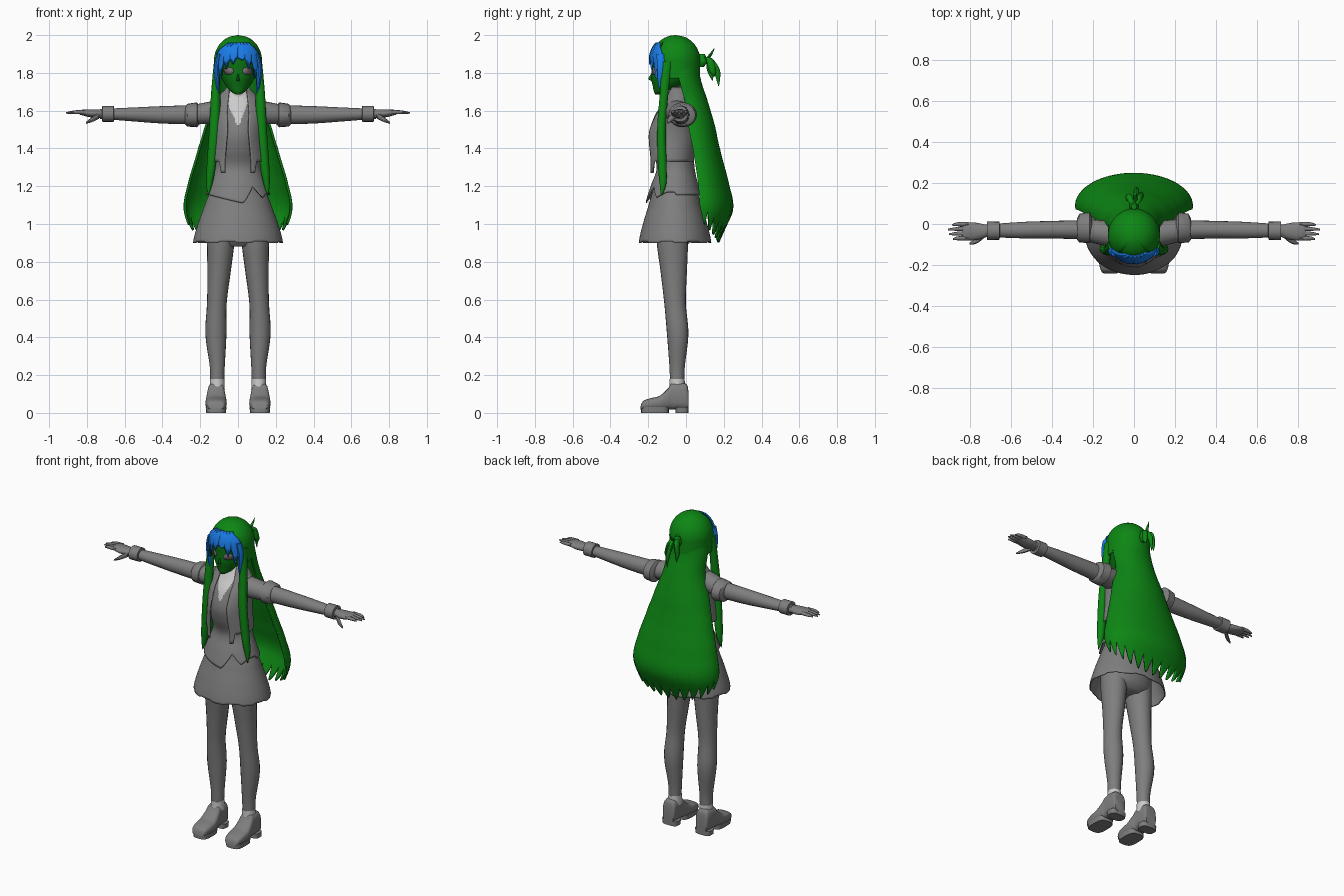
import bpy, bmesh
from math import sin, cos, pi, asin, sqrt, radians, copysign

if "Cube" in bpy.data.objects:
    bpy.data.objects.remove(bpy.data.objects["Cube"])


def material(name, r, g, b):
    m = bpy.data.materials.new(name)
    m.use_nodes = True
    m.diffuse_color = (r, g, b, 1)
    m.node_tree.nodes["Principled BSDF"].inputs["Base Color"].default_value = (r, g, b, 1)
    return m


GREEN = material("hair green", .004, .24, .007)
FACE = material("face green", .003, .17, .006)
BLUE = material("fringe blue", .01, .2, .8)
GREY = material("cloth grey", .21, .21, .21)
LIGHT = material("shirt light grey", .6, .6, .6)
EYE = material("eye grey", .18, .15, .16)


def build(name, verts, faces, mat, thick=0):
    """Make a smooth-shaded object, with optional sheet thickness."""
    mesh = bpy.data.meshes.new(name)
    mesh.from_pydata(verts, [], faces)
    bm = bmesh.new()
    bm.from_mesh(mesh)
    bmesh.ops.remove_doubles(bm, verts=bm.verts, dist=.0002)
    bmesh.ops.recalc_face_normals(bm, faces=bm.faces)
    bm.to_mesh(mesh)
    bm.free()
    mesh.materials.append(mat)
    ob = bpy.data.objects.new(name, mesh)
    bpy.context.collection.objects.link(ob)
    bpy.ops.object.select_all(action="DESELECT")
    ob.select_set(True)
    bpy.context.view_layer.objects.active = ob
    bpy.ops.object.shade_smooth_by_angle(angle=radians(45))
    if thick:
        ob.modifiers.new("thickness", "SOLIDIFY").thickness = thick
    return ob


def spline(rows, s):
    """Catmull-Rom point at row position s."""
    i = min(int(s), len(rows) - 2)
    t = s - i
    a, b, c, d = (rows[max(0, min(len(rows) - 1, i + k))] for k in (-1, 0, 1, 2))
    return [q + t / 2 * (r - p + t * (2 * p - 5 * q + 4 * r - e + t * (3 * (q - r) + e - p)))
            for p, q, r, e in zip(a, b, c, d)]


def grid_faces(rows, cols):
    return [(i * cols + j, i * cols + j + 1, (i + 1) * cols + j + 1, (i + 1) * cols + j)
            for i in range(rows - 1) for j in range(cols - 1)]


def loft(name, rows, mat, axis="z", side=1, n=20, steps=4, power=1):
    """Tube along an axis; a row is position, two centres, two radii."""
    verts = []
    total = (len(rows) - 1) * steps
    for i in range(total + 1):
        p, ca, cb, ra, rb = spline(rows, i / steps)
        for j in range(n + 1):
            c, s = cos(2 * pi * j / n), sin(2 * pi * j / n)
            a = ca + max(ra, 0) * copysign(abs(c) ** power, c)
            b = cb + max(rb, 0) * copysign(abs(s) ** power, s)
            x, y, z = {"x": (p, a, b), "y": (a, p, b), "z": (a, b, p)}[axis]
            verts.append((x * side, y, z))
    faces = grid_faces(total + 1, n + 1)
    faces += [tuple(range(n)), tuple(range(total * (n + 1), total * (n + 1) + n))]
    return build(name, verts, faces, mat)


def profile(rows):
    """Turn (z, centre y, x radius, y radius) rows into a function of z."""
    def at(z):
        i = 0
        while i < len(rows) - 2 and z > rows[i + 1][0]:
            i += 1
        t = (z - rows[i][0]) / (rows[i + 1][0] - rows[i][0])
        return spline(rows, i + max(0, min(1, t)))[1:]
    return at


def shell(name, shape, top, hem, mat, gap=lambda z: 0, cols=64, rows=24, thick=.006):
    """Garment sheet round z, open at the front by the gap angle."""
    verts = []
    for i in range(rows + 1):
        for j in range(cols + 1):
            u = j / cols
            low = hem(u)
            z = low + (top - low) * i / rows
            cy, rx, ry = shape(z)
            th = gap(z) + u * (2 * pi - 2 * gap(z))
            verts.append((rx * sin(th), cy - ry * cos(th), z))
    return build(name, verts, grid_faces(rows + 1, cols + 1), mat, thick)


def polyline(points, x):
    for (a, p), (b, q) in zip(points, points[1:]):
        if x <= b:
            return p + (q - p) * max(0, (x - a) / (b - a))
    return points[-1][1]


# Skirt and hips
shell("skirt", profile([(.9, -.058, .238, .192), (1, -.058, .212, .17),
                        (1.12, -.058, .17, .135), (1.2, -.058, .14, .115)]),
      1.2, lambda u: .9 + .008 * (int(u * 16) % 2), GREY)
loft("hips", [(.88, 0, -.065, .1, .06), (.95, 0, -.06, .165, .1), (1.2, 0, -.06, .13, .1)], GREY)

# Vest with a zigzag front hem and a shirt showing in the neckline
zigzag = [(-.17, 1.155), (.03, 1.11), (.095, 1.2), (.14, 1.14), (.18, 1.17)]
vest = shell("vest", profile([(1.1, -.06, .187, .156), (1.2, -.06, .155, .127),
                              (1.3, -.055, .12, .1), (1.4, -.07, .118, .115),
                              (1.48, -.075, .118, .12), (1.58, -.065, .115, .098),
                              (1.66, -.045, .09, .065), (1.71, -.045, .045, .045)]),
             1.71, lambda u: polyline(zigzag, .187 * sin(2 * pi * u)) if cos(2 * pi * u) > 0 else 1.155,
             GREY, rows=48, cols=96)
vest.data.materials.append(LIGHT)
for f in vest.data.polygons:
    if f.center.y < -.05 and abs(f.center.x) < (f.center.z - 1.51) * .4:
        f.material_index = 1
loft("neck", [(1.64, 0, -.06, .042, .04), (1.7, 0, -.065, .037, .037), (1.78, 0, -.06, .037, .037)], LIGHT)

# Open jacket with hanging front corners
jacket_shape = profile([(1.25, -.08, .147, .122), (1.33, -.08, .145, .122), (1.48, -.08, .13, .13),
                        (1.58, -.064, .138, .106), (1.64, -.047, .128, .08),
                        (1.68, -.042, .1, .066), (1.73, -.045, .055, .048)])
opening = [(1.33, .07), (1.5, .055), (1.6, .058), (1.73, .045)]
shell("jacket", jacket_shape, 1.725, lambda u: 1.27 if abs(u - .5) > .465 else 1.33, GREY,
      gap=lambda z: asin(min(.9, polyline(opening, z) / jacket_shape(z)[1])))

for side, label in ((1, "left"), (-1, "right")):
    # Arm, sleeve and cuffs
    loft(label + "_sleeve", [(.08, -.05, 1.6, .06, .06), (.14, -.045, 1.59, .062, .06),
                             (.23, -.03, 1.58, .055, .052)], GREY, "x", side)
    loft(label + "_sleeve_band", [(.205, -.02, 1.578, .055, .052), (.218, -.018, 1.578, .076, .066),
                                  (.268, -.02, 1.576, .07, .06), (.28, -.025, 1.576, .05, .048)],
         GREY, "x", side, steps=1)
    loft(label + "_arm", [(.2, -.028, 1.578, .048, .052), (.4, -.028, 1.578, .043, .046),
                          (.55, -.03, 1.58, .04, .037), (.73, -.033, 1.583, .03, .026)], GREY, "x", side)
    loft(label + "_cuff", [(.656, -.033, 1.583, .032, .03), (.658, -.033, 1.583, .044, .042),
                           (.718, -.033, 1.583, .045, .042), (.72, -.033, 1.583, .032, .03)],
         GREY, "x", side, steps=1)
    # Hand
    loft(label + "_palm", [(.71, -.034, 1.585, .026, .022), (.77, -.036, 1.585, .042, .022),
                           (.82, -.036, 1.59, .043, .016), (.84, -.036, 1.59, .036, .01)], GREY, "x", side)
    for k, tip in enumerate((.885, .905, .91, .89)):
        y = -.07 + .023 * k
        loft(f"{label}_finger_{k + 1}", [(.81, y, 1.592, .011, .011), (.86, y, 1.592, .01, .01),
                                         (tip, y - .003, 1.588, .004, .004)], GREY, "x", side, n=8)
    loft(label + "_thumb", [(.735, -.055, 1.575, .015, .017), (.77, -.082, 1.555, .014, .014),
                            (.805, -.096, 1.535, .005, .005)], GREY, "x", side, n=8)

    # Leg and sock
    loft(label + "_leg", [(.17, .11, -.047, .037, .038), (.25, .11, -.047, .04, .041),
                          (.42, .117, -.044, .056, .057), (.58, .112, -.058, .052, .057),
                          (.75, .1, -.065, .062, .07), (.9, .092, -.072, .073, .083),
                          (1, .09, -.072, .073, .083)], GREY, side=side)
    loft(label + "_sock", [(.12, .11, -.047, .04, .042), (.18, .11, -.047, .038, .04)], LIGHT, side=side, steps=1)
    # Shoe: upper, toe sole and heel
    uppers = [(-.242, .025, .03), (-.23, .06, .045), (-.19, .077, .055), (-.14, .09, .056),
              (-.095, .13, .05), (-.075, .157, .046), (-.03, .16, .045), (.005, .15, .042), (.014, .1, .036)]
    loft(label + "_shoe", [(y, .116, h / 2 + .009, w, h / 2 - .009) for y, h, w in uppers],
         GREY, "y", side, power=.65)
    for part, back, front in (("sole", -.09, -.238), ("heel", .014, -.055)):
        mid, half = (back + front) / 2, (back - front) / 2
        loft(f"{label}_shoe_{part}", [(0, .116, mid, .052, half), (.03, .116, mid, .055, half)],
             GREY, side=side, steps=1, power=.6)

# Face and nose
face_rows = [(1.685, -.152, .01, .01), (1.7, -.135, .036, .035), (1.73, -.102, .063, .074),
             (1.77, -.072, .086, .112), (1.82, -.062, .1, .12), (1.88, -.058, .108, .12), (1.95, -.055, .075, .085)]
face_shape = profile(face_rows)
loft("face", [(z, 0, cy, rx, ry) for z, cy, rx, ry in face_rows], FACE, n=32)
loft("nose", [(1.757, 0, -.178, .008, .006), (1.77, 0, -.186, .007, .013), (1.8, 0, -.175, .004, .006)], FACE, n=8)


def face_y(x, z):
    cy, rx, ry = face_shape(z)
    return cy - ry * sqrt(max(0, 1 - (x / rx) ** 2)) - .004


# Eyes as thin plates that follow the face
for side, label in ((1, "left"), (-1, "right")):
    ring = [(side * .05 + .026 * cos(k * pi / 8), 1.81 + .02 * sin(k * pi / 8)) for k in range(16)]
    points = [(x, face_y(x, z), z) for x, z in ring] + [(side * .05, face_y(.05, 1.81), 1.81)]
    build(label + "_eye", points, [(k, (k + 1) % 16, 16) for k in range(16)], EYE, .003)

# Hair cap, open over the face
HEAD_Y, HEAD_Z = -.055, 1.865


def cap_shape(z):
    r = sqrt(max(0, 1 - (max(0, z - HEAD_Z) / .135) ** 2))
    return HEAD_Y, .127 * r, .13 * r


shell("hair_cap", cap_shape, 2, lambda u: 1.93 if abs(u - .5) > .385 else 1.77, GREEN, rows=32)


# Fringe locks hugging the head
def fringe_lock(name, path):
    verts = []
    for i in range(17):
        cx, cz, w = spline(path, i / 16 * (len(path) - 1))
        for j in range(5):
            x = cx + max(w, 0) * (j / 2 - 1)
            r = 1 - (x / .137) ** 2 - (max(0, cz - HEAD_Z) / .142) ** 2
            verts.append((x, HEAD_Y - .139 * sqrt(max(0, r)) - .004 * (j % 2), cz))
    build(name, verts, grid_faces(17, 5), BLUE, .007)


for k, (x, tip) in enumerate(((-.092, 1.77), (-.06, 1.82), (-.025, 1.845),
                              (.02, 1.87), (.055, 1.82), (.09, 1.77))):
    fringe_lock(f"fringe_lock_{k + 1}", [(x * .4 + .005, 1.962, .016), (x * .85, 1.92, .024),
                                         (x, 1.88, .021), (x * 1.03, tip, .001)])

# Side locks, long green and short blue
for side, label in ((1, "left"), (-1, "right")):
    loft(label + "_blue_lock", [(1.9, .1, -.135, .012, .022), (1.83, .113, -.132, .014, .022),
                                (1.74, .108, -.13, .011, .018), (1.68, .104, -.125, .001, .003)],
         BLUE, side=side, n=10)
    loft(label + "_long_lock", [(1.86, .112, -.1, .015, .03), (1.7, .118, -.115, .024, .024),
                                (1.5, .125, -.13, .028, .024), (1.3, .142, -.125, .024, .024),
                                (1.21, .152, -.122, .016, .018), (1.15, .158, -.13, .001, .003)],
         GREEN, side=side, n=10)


# Long back hair with pointed ends
def hair_hem(u):
    saw = abs((u * 13) % 1 - .5) * 2
    return .9 + .11 * abs(2 * u - 1) ** 2 + .09 * saw ** 1.5


shell("back_hair", profile([(.88, .11, .2, .06), (.97, .095, .255, .112), (1.08, .09, .288, .16),
                            (1.2, .08, .268, .15), (1.4, .05, .212, .13), (1.52, .025, .175, .128),
                            (1.65, .005, .133, .11), (1.78, -.03, .127, .105), (1.9, -.045, .115, .11)]),
      1.88, hair_hem, GREEN, gap=lambda z: pi / 2 - .1, cols=104, rows=40, thick=.012)

# Small tied tuft at the back of the head
loft("tuft_knot", [(1.83, 0, .08, .01, .012), (1.86, 0, .088, .025, .026), (1.9, 0, .085, .012, .015)], GREEN, n=12)
for k, (x, y, z) in enumerate(((-.03, .14, 1.76), (.012, .173, 1.73), (.035, .15, 1.78))):
    loft(f"tuft_tail_{k + 1}", [(1.885, x * .3, .1, .01, .012), (1.87, x * .7, .125, .013, .02),
                                (1.81, x, y - .01, .013, .018), (z, x, y, .001, .002)], GREEN, n=8)
loft("tuft_spike", [(1.86, 0, .095, .012, .014), (1.89, .008, .125, .009, .01), (1.93, .014, .15, .001, .002)], GREEN, n=8)
